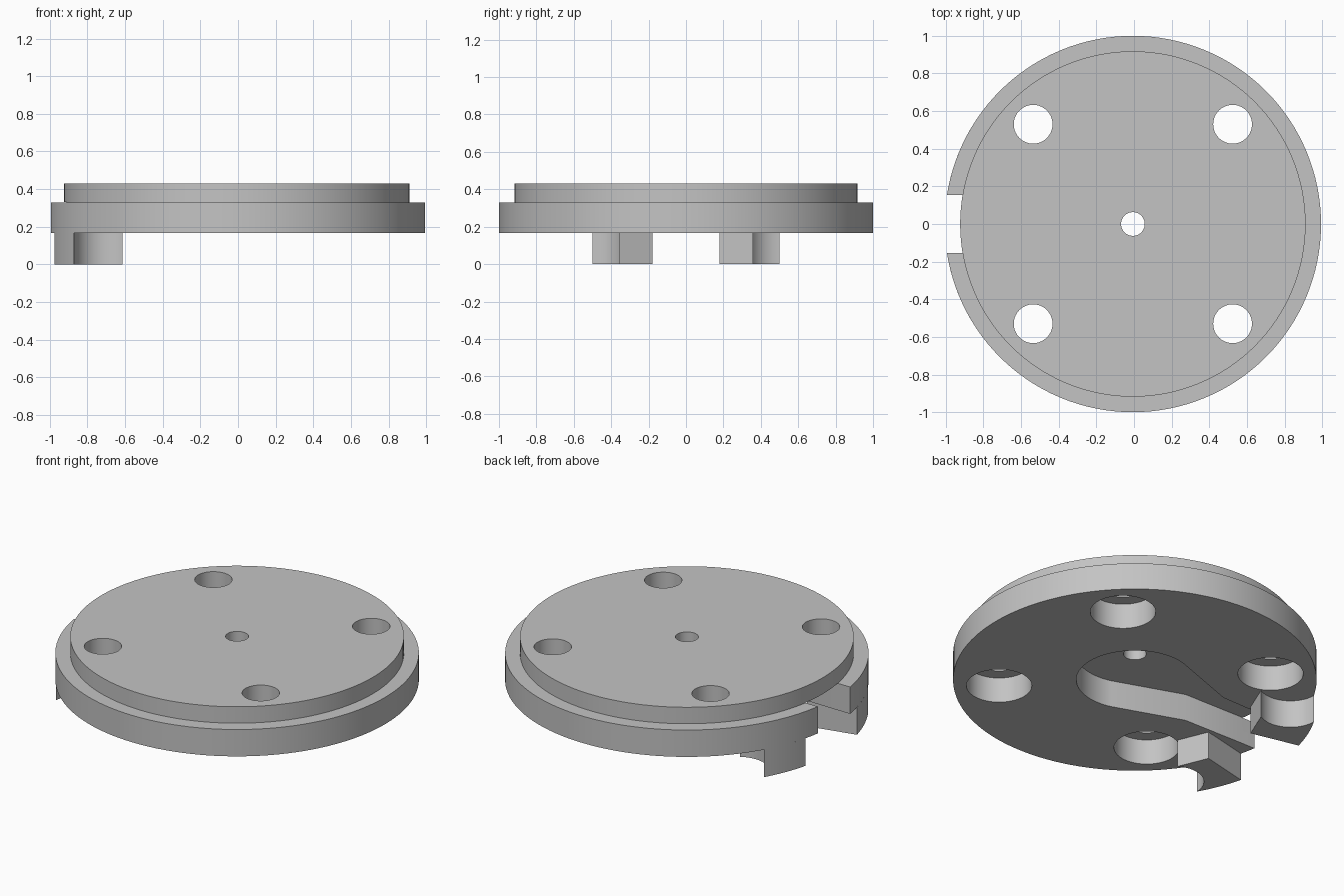
import bpy, bmesh, math
from mathutils import Vector

if "Cube" in bpy.data.objects:
    bpy.data.objects.remove(bpy.data.objects["Cube"])

CX = -0.006                      # disc axis, shifted because the notch trims the left rim
BASE, STEP, TOP = 0.167, 0.33, 0.43

grey = bpy.data.materials.new("plain grey")
grey.diffuse_color = (0.55, 0.55, 0.55, 1)
grey.use_nodes = True
grey.node_tree.nodes["Principled BSDF"].inputs["Base Color"].default_value = grey.diffuse_color


def arc(cx, cy, r, a0, a1, n):
    """Points along an arc, angles in degrees, both ends included."""
    return [(cx + r * math.cos(math.radians(a0 + (a1 - a0) * i / n)),
             cy + r * math.sin(math.radians(a0 + (a1 - a0) * i / n))) for i in range(n + 1)]


def circle(cx, cy, r, n=64):
    return arc(cx, cy, r, 0, 360, n)[:-1]


def loft(name, layers):
    """Closed solid through stacked outlines: [(z, points), ...]."""
    bm = bmesh.new()
    rings = [[bm.verts.new((x + CX, y, z)) for x, y in pts] for z, pts in layers]
    n = len(rings[0])
    bm.faces.new(rings[0][::-1])
    bm.faces.new(rings[-1])
    for lo, hi in zip(rings, rings[1:]):
        for i in range(n):
            j = (i + 1) % n
            bm.faces.new((lo[i], lo[j], hi[j], hi[i]))
    bmesh.ops.recalc_face_normals(bm, faces=bm.faces)
    mesh = bpy.data.meshes.new(name)
    bm.to_mesh(mesh)
    bm.free()
    mesh.materials.append(grey)
    ob = bpy.data.objects.new(name, mesh)
    bpy.context.collection.objects.link(ob)
    return ob


def activate(ob):
    bpy.ops.object.select_all(action='DESELECT')
    ob.select_set(True)
    bpy.context.view_layer.objects.active = ob


def cut(ob, cutter):
    mod = ob.modifiers.new("cut", 'BOOLEAN')
    mod.operation = 'DIFFERENCE'
    mod.solver = 'EXACT'
    mod.object = cutter
    activate(ob)
    bpy.ops.object.modifier_apply(modifier=mod.name)
    bpy.data.objects.remove(cutter)


def smooth(ob):
    activate(ob)
    bpy.ops.object.shade_smooth_by_angle(angle=math.radians(30))


# Stepped disc
rim, lip = circle(0, 0, 1.0, 128), circle(0, 0, 0.918, 128)
disc = loft("stepped_disc", [(BASE, rim), (STEP, rim), (STEP, lip), (TOP, lip)])

# Centre hole and four counterbored bolt holes
cut(disc, loft("centre_hole", [(0, circle(0, 0, 0.063, 48)), (0.6, circle(0, 0, 0.063, 48))]))
for sx in (-1, 1):
    for sy in (-1, 1):
        x, y = 0.53 * sx, 0.53 * sy
        wide, narrow = circle(x, y, 0.18), circle(x, y, 0.103)
        cut(disc, loft("bolt_hole", [(0.05, wide), (0.32, wide), (0.32, narrow), (0.6, narrow)]))

# Keyhole pocket on the underside, opening through the left rim
slot = arc(0, 0, 0.322, -106, 106, 48) + [(-0.5, 0.162), (-0.9, 0.155), (-1.2, 0.155),
                                          (-1.2, -0.155), (-0.9, -0.155), (-0.5, -0.162)]
cut(disc, loft("keyhole_pocket", [(0.05, slot), (STEP + 0.001, slot)]))
smooth(disc)

# Two feet beside the slot: rim arc outside, scooped on the side away from the slot
inner, outer = Vector((-0.607, 0.357)), Vector((-0.866, 0.499))
chord = inner - outer
half, sag = chord.length / 2, 0.085
radius = (half ** 2 + sag ** 2) / (2 * sag)
away = Vector((-chord.y, chord.x)).normalized()
centre = (inner + outer) / 2 + away * (radius - sag)
start = math.degrees(math.atan2(*(outer - centre).yx)) % 360
end = math.degrees(math.atan2(*(inner - centre).yx)) % 360
rim_angle = math.degrees(math.atan2(0.247, -0.969))
outline = ([(-0.68, 0.18)]
           + arc(0, 0, 1.0, rim_angle, math.degrees(math.atan2(outer.y, outer.x)), 8)
           + arc(centre.x, centre.y, radius, start, end, 20)[1:])
for side, name in ((1, "back_foot"), (-1, "front_foot")):
    pts = [(x, y * side) for x, y in outline]
    smooth(loft(name, [(0, pts), (BASE, pts)]))
